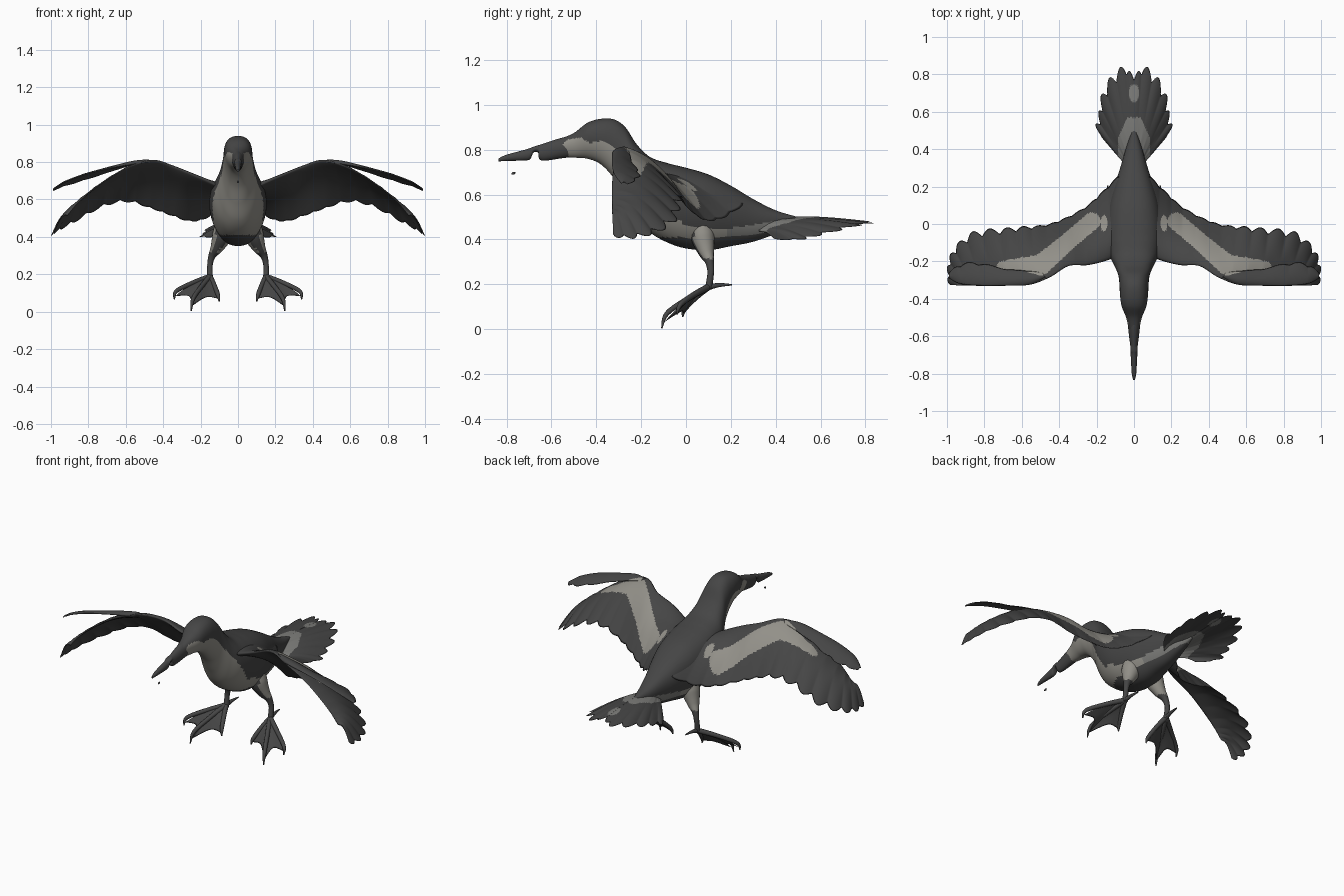
import bpy, bmesh
from math import sin, cos, pi, copysign
from mathutils import Vector

cube = bpy.data.objects.get("Cube")
if cube:
    bpy.data.objects.remove(cube, do_unlink=True)


def make_material(name, rgb):
    m = bpy.data.materials.new(name)
    m.use_nodes = True
    m.diffuse_color = (*rgb, 1)
    bsdf = m.node_tree.nodes["Principled BSDF"]
    bsdf.inputs["Base Color"].default_value = (*rgb, 1)
    bsdf.inputs["Roughness"].default_value = 0.8
    return m


MATS = [make_material("dark_plumage", (.06, .06, .06)),
        make_material("pale_plumage", (.29, .28, .25)),
        make_material("grey_plumage", (.2, .2, .19))]
DARK, PALE, GREY = range(3)


def spline(rows, n):
    """Smooth samples through the rows of a table."""
    rows = [Vector(r) for r in rows]
    out = []
    for i in range(n):
        s = i / (n - 1) * (len(rows) - 1)
        k = min(int(s), len(rows) - 2)
        t = s - k
        b, c = rows[k], rows[k + 1]
        a, d = rows[max(k - 1, 0)], rows[min(k + 2, len(rows) - 1)]
        out.append(b + t / 2 * ((c - a) + t * ((2 * a - 5 * b + 4 * c - d)
                   + t * (3 * (b - c) + d - a))))
    return out


def lookup(table, v):
    """Linear value from a table of pairs."""
    for (a, p), (b, q) in zip(table, table[1:]):
        if v <= b:
            return p + (q - p) * max(0, (v - a) / (b - a))
    return table[-1][1]


def loft(name, rings, rule=DARK, mirror=False):
    """Skin closed rings, cap the ends and colour the faces."""
    bm = bmesh.new()
    vs = [[bm.verts.new(p) for p in r] for r in rings]
    n = len(vs[0])
    for r, q in zip(vs, vs[1:]):
        for j in range(n):
            bm.faces.new((r[j], r[(j + 1) % n], q[(j + 1) % n], q[j]))
    bm.faces.new(vs[0])
    bm.faces.new(vs[-1])
    bmesh.ops.recalc_face_normals(bm, faces=bm.faces)
    for f in bm.faces:
        f.smooth = True
        f.material_index = rule(f.calc_center_median(), f.normal) if callable(rule) else rule
    mesh = bpy.data.meshes.new(name)
    bm.to_mesh(mesh)
    bm.free()
    for m in MATS:
        mesh.materials.append(m)
    ob = bpy.data.objects.new(name, mesh)
    bpy.context.collection.objects.link(ob)
    if mirror:
        ob.modifiers.new("Mirror", 'MIRROR').use_mirror_merge = False


def hull(rows, n, sides=48, skew=0, power=1):
    """Full-sided rings, widest above the middle, from rows of y, top, bottom, half width."""
    rings = []
    for y, t, b, w in spline(rows, n):
        ring = []
        for j in range(sides):
            a = 2 * pi * (j + .5) / sides
            x = w * copysign(abs(cos(a)) ** power, cos(a)) * (1 + skew * sin(a))
            ring.append((x, y, (t + b) / 2 + (t - b) / 2 * sin(a)))
        rings.append(ring)
    return rings


def sheet(rows, n, camber=0, feathers=0, depth=0, start=0, m=20):
    """Thin blade rings from rows of root point, tip point, thickness."""
    rings = []
    for i, r in enumerate(spline(rows, n)):
        s = i / (n - 1)
        a, b, th = Vector(r[:3]), Vector(r[3:6]), r[6]
        if feathers:
            grow = depth * (.25 + min(1, max(0, (s - start) * 4)))
            b = a + (b - a) * (1 + grow * (abs(sin(pi * feathers * s)) - .6))

        def point(t, side):
            z = camber * sin(pi * t) + side * th / 2 * sin(pi * t ** .6)
            return a.lerp(b, t) + Vector((0, 0, z))
        rings.append([point(j / m, 1) for j in range(m + 1)]
                     + [point(j / m, -1) for j in range(m - 1, 0, -1)])
    return rings


def tube(rows, n=16, sides=12):
    """Round rings along rows of x, y, z, radius."""
    pts = spline(rows, n)
    rings = []
    for i, p in enumerate(pts):
        d = (pts[min(i + 1, n - 1)] - pts[max(i - 1, 0)]).xyz
        q = d.to_track_quat('Z', 'Y')
        rings.append([p.xyz + q @ Vector((cos(2 * pi * j / sides), sin(2 * pi * j / sides), 0)) * p.w
                      for j in range(sides)])
    return rings


# Body and head
PALE_EDGE = [(-.57, .8), (-.53, .845), (-.47, .855), (-.43, .83), (-.38, .84), (-.33, .82),
             (-.27, .75), (-.2, .66), (-.1, .5), (0, .47), (.15, .445), (.3, .465), (.45, .49)]
BELLY_EDGE = [(-.13, .41), (.1, .41), (.3, .42), (.45, .45)]


def body_rule(c, n):
    if c.y > -.13 and c.z < lookup(BELLY_EDGE, c.y) and (n.z < -.6 or c.y > .1):
        return DARK
    if c.z > lookup(PALE_EDGE, c.y):
        return DARK
    return PALE if c.y < .18 else GREY


body = [(-.57, .845, .77, .026), (-.5, .875, .765, .042), (-.44, .92, .76, .065),
        (-.38, .938, .735, .074), (-.32, .935, .67, .077), (-.27, .9, .58, .084),
        (-.22, .825, .49, .105), (-.16, .768, .43, .134), (-.08, .74, .385, .15),
        (0, .72, .36, .15), (.1, .69, .352, .135), (.2, .64, .37, .106),
        (.3, .58, .39, .073), (.4, .53, .425, .044), (.5, .5, .465, .012)]
loft("body", hull(body, 160, 64, .14, .82), body_rule)

# Beak with a hooked tip and a notch below
beak = [(-.835, .762, .748, .004), (-.8, .778, .75, .012), (-.72, .8, .752, .017),
        (-.695, .808, .758, .018), (-.68, .814, .787, .019), (-.66, .82, .787, .019),
        (-.645, .825, .752, .021), (-.55, .855, .762, .032), (-.46, .87, .775, .034)]
loft("beak", hull(beak, 80, 20), DARK)
chip = [(0, -.778, .692, .002), (0, -.77, .695, .006), (0, -.76, .698, .002)]
loft("lower_beak_tip", tube(chip, 6), DARK)

# Wings
BAND = [(.225, .015, .046), (.36, -.1, .046), (.5, -.22, .055), (.57, -.215, .042), (.71, -.225, .024)]


def wing_rule(c, n):
    if n.z < .1:
        return DARK
    if ((c.x - .16) / .018) ** 2 + ((c.y - .005) / .045) ** 2 < 1:
        return PALE
    for p, q in zip(BAND, BAND[1:]):
        a, b = Vector(p[:2]), Vector(q[:2])
        t = min(1, max(0, (c.xy - a).dot(b - a) / (b - a).length_squared))
        if (c.xy - a.lerp(b, t)).length < p[2] + (q[2] - p[2]) * t:
            return PALE
    return DARK


wing = [(.08, -.17, .66, .08, .26, .56, .06), (.16, -.2, .7, .17, .17, .5, .05),
        (.25, -.22, .74, .26, .09, .485, .045), (.35, -.225, .78, .37, .03, .52, .04),
        (.45, -.285, .81, .47, -.005, .555, .035), (.56, -.325, .785, .59, -.02, .59, .03),
        (.68, -.325, .72, .72, -.035, .565, .02), (.79, -.33, .64, .86, -.055, .49, .015),
        (.86, -.33, .575, .96, -.14, .435, .012), (.89, -.33, .54, .995, -.24, .41, .01),
        (.91, -.33, .515, .99, -.325, .415, .008)]
loft("wings", sheet(wing, 230, .035, 15, .11, .4, 40), wing_rule, True)

# Raised leading flight feathers
blade = [(.47, -.29, .8, .49, -.26, .8, .015), (.56, -.325, .793, .57, -.25, .782, .02),
         (.68, -.33, .77, .69, -.24, .745, .016), (.82, -.33, .735, .83, -.21, .7, .012),
         (.93, -.32, .692, .93, -.22, .67, .01), (.99, -.29, .65, .99, -.26, .645, .006)]
loft("wing_tip_feathers", sheet(blade, 120, .008, 5, .12, .4),
     lambda c, n: wing_rule(c, n) if c.x < .57 else DARK, True)


# Tail fan
def tail_rule(c, n):
    spot = (c.x / .027) ** 2 + ((c.y - .7) / .047) ** 2 < 1
    return GREY if spot or (c.y < .57 and c.x < .085 - max(0, c.y - .46) * .45) else DARK


tail = [(0, .33, .47, 0, .78, .485, .03), (.01, .33, .47, .05, .825, .475, .03),
        (.02, .33, .47, .12, .77, .465, .025), (.03, .33, .465, .17, .67, .44, .02),
        (.04, .33, .455, .185, .57, .415, .015), (.05, .33, .445, .195, .5, .4, .015),
        (.05, .32, .44, .12, .4, .4, .01)]
loft("tail", sheet(tail, 110, .012, 7, .1, 0, 40), tail_rule, True)

# Legs
leg = [(.075, .07, .48, .045), (.085, .075, .41, .053), (.112, .09, .345, .036),
       (.138, .105, .3, .02), (.15, .11, .25, .015), (.15, .1, .18, .016)]
loft("legs", tube(leg, 40, 16), lambda c, n: PALE if c.z > .315 and n.y > -.75 else DARK, True)

# Webbed feet: each toe has an end and a claw
ankle = Vector((.15, .1, .188))
toes = {"inner": (Vector((.107, -.005, .09)), Vector((.1, -.015, .055))),
        "middle": (Vector((.24, -.085, .07)), Vector((.25, -.108, .004))),
        "outer": (Vector((.33, -.025, .11)), Vector((.34, -.04, .065)))}
for name, (end, claw) in toes.items():
    mid = ankle.lerp(end, .5) + Vector((0, 0, .006))
    path = [(*ankle, .015), (*mid, .013), (*end, .011), (*claw, .003)]
    loft(name + "_toes", tube(path), DARK, True)
hind = [(*ankle, .013), (.145, .15, .197, .009), (.14, .205, .198, .003)]
loft("hind_toes", tube(hind), DARK, True)

for first, second in (("inner", "middle"), ("middle", "outer")):
    a, b = (toes[k][0].lerp(toes[k][1], .6) for k in (first, second))
    rows = [(*ankle, *a.lerp(b, i / 8).lerp(ankle, .2 * sin(pi * i / 8)), .01) for i in range(9)]
    loft(first + "_webs", sheet(rows, 17, .014), DARK, True)
